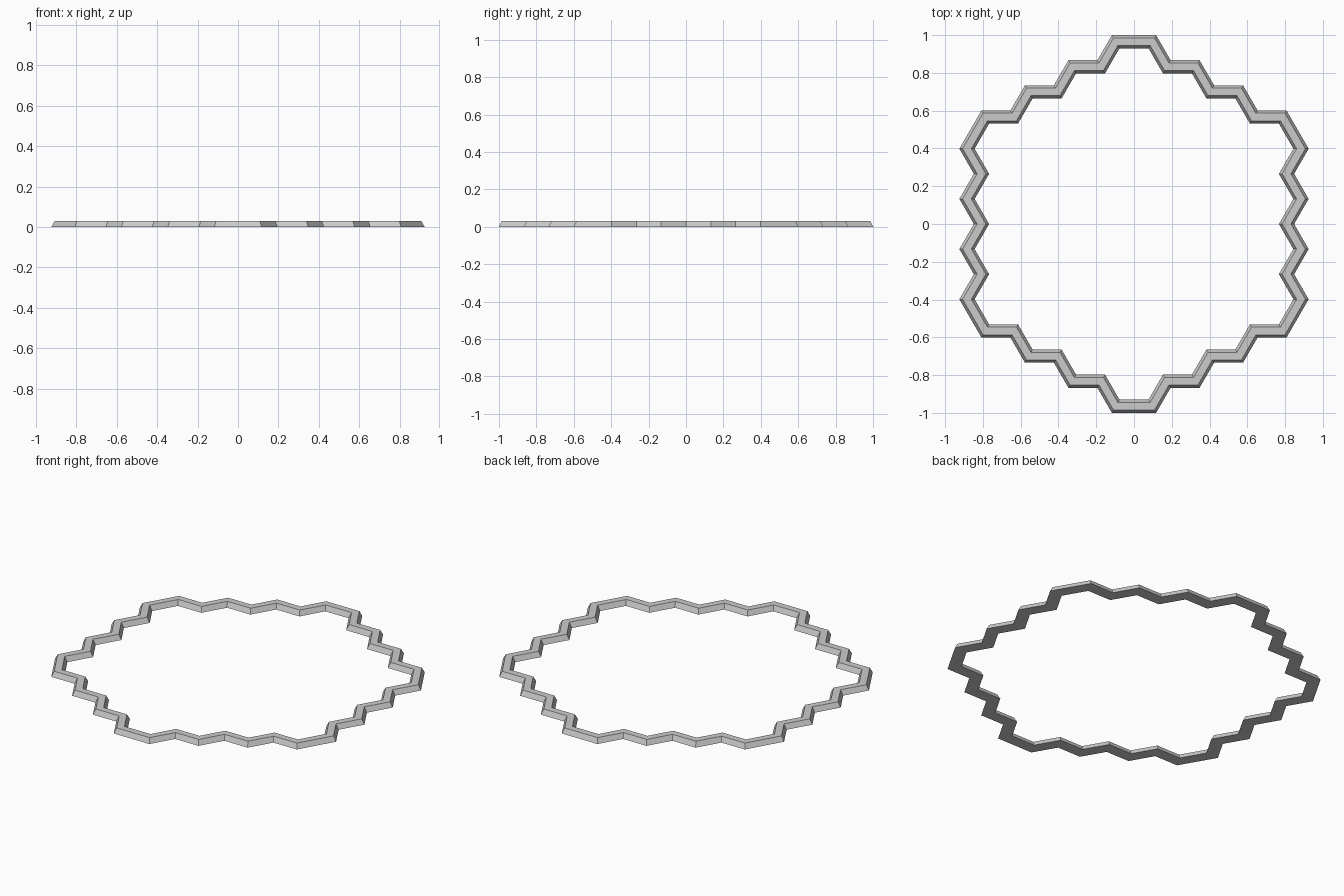
import bpy, bmesh
from math import sin, cos, radians, sqrt
from mathutils import Vector

if "Cube" in bpy.data.objects:
    bpy.data.objects.remove(bpy.data.objects["Cube"])

INNER = 0.93                      # inner edge of the topmost hex cell
WIDTH, BEVEL, HEIGHT = 0.07, 0.015, 0.03
side = INNER / (3.5 * sqrt(3))    # cell edge length, grid of 7 cells across


def heading(deg):
    return Vector((cos(radians(deg)), sin(radians(deg)), 0))


# Walk clockwise round the cell cluster: seven edges per sixth of the outline
corners = []                      # (position, outward mitre direction)
pos, angle = Vector((-side / 2, INNER, 0)), 0
for sixth in range(6):
    for turn in (-60, 60, -60, 60, -60, 60, -60):
        pos = pos + heading(angle) * side
        mitre = heading(angle + turn / 2 + 90) / cos(radians(30))
        corners.append((pos.copy(), mitre))
        angle += turn

# Sweep the tapered wall section (offset outward, height) along the outline
section = [(0, 0), (WIDTH, 0), (WIDTH - BEVEL, HEIGHT), (BEVEL, HEIGHT)]
bm = bmesh.new()
loops = [[bm.verts.new(p + m * d + Vector((0, 0, z))) for d, z in section]
         for p, m in corners]
for i, a in enumerate(loops):
    b = loops[(i + 1) % len(loops)]
    for j in range(4):
        k = (j + 1) % 4
        bm.faces.new((a[j], a[k], b[k], b[j]))
bmesh.ops.recalc_face_normals(bm, faces=bm.faces)

mesh = bpy.data.meshes.new("hex_border_frame")
bm.to_mesh(mesh)
bm.free()
bpy.context.collection.objects.link(bpy.data.objects.new("hex_border_frame", mesh))
